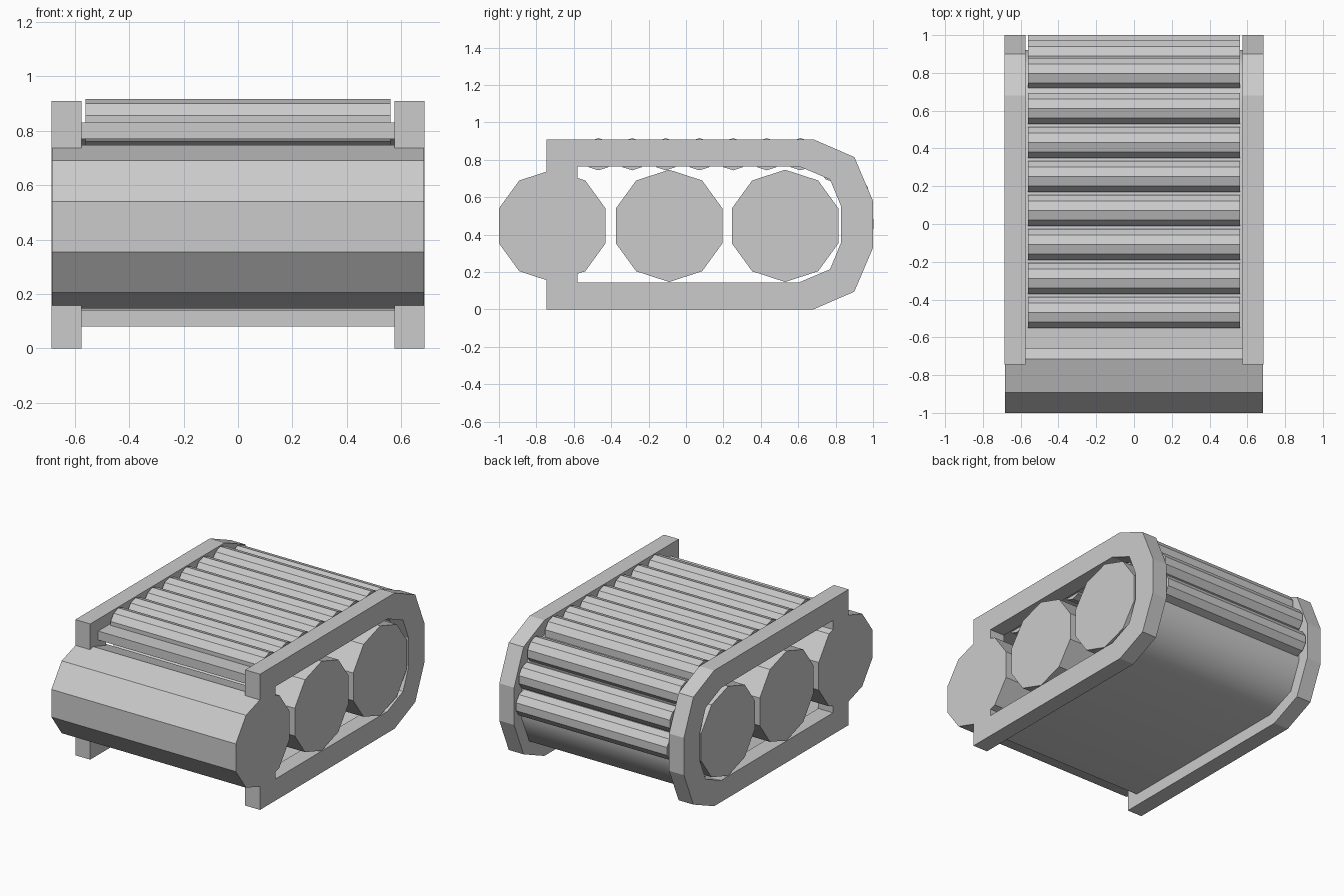
import bpy, bmesh, math

if "Cube" in bpy.data.objects:
    bpy.data.objects.remove(bpy.data.objects["Cube"])


def make_object(name, bm):
    bmesh.ops.recalc_face_normals(bm, faces=bm.faces)
    mesh = bpy.data.meshes.new(name)
    bm.to_mesh(mesh)
    bm.free()
    obj = bpy.data.objects.new(name, mesh)
    bpy.context.collection.objects.link(obj)
    return obj


def band(name, outer, inner, x0, x1, closed):
    """Extrude the strip between two matching (y, z) outlines from x0 to x1."""
    bm = bmesh.new()
    rings = [[bm.verts.new((x, y, z)) for y, z in line]
             for x, line in ((x0, outer), (x1, outer), (x1, inner), (x0, inner))]
    n = len(outer)
    for i in range(n if closed else n - 1):
        j = (i + 1) % n
        for k in range(4):
            a, b = rings[k], rings[(k + 1) % 4]
            bm.faces.new((a[i], b[i], b[j], a[j]))
    if not closed:
        for i in (0, n - 1):
            bm.faces.new([r[i] for r in rings])
    return make_object(name, bm)


def roller(name, y, z, radius, half_width):
    """Ten-sided bar along x with a corner pointing straight up."""
    bm = bmesh.new()
    ends = []
    for x in (-half_width, half_width):
        ends.append([bm.verts.new((x, y + radius * math.sin(i * math.tau / 10),
                                   z + radius * math.cos(i * math.tau / 10)))
                     for i in range(10)])
    a, b = ends
    for i in range(10):
        j = (i + 1) % 10
        bm.faces.new((a[i], a[j], b[j], b[i]))
    bm.faces.new(a)
    bm.faces.new(b)
    return make_object(name, bm)


def u_profile(front, mid, half):
    """U outline open to the front, mirrored about the middle height."""
    lower = [(front, -half)] + [(y, -h) for y, h in mid]
    upper = [(y, -h) for y, h in reversed(lower)]
    return [(y, h + 0.455) for y, h in lower + upper]


# Side frames
frame_outer = u_profile(-0.745, [(0.68, 0.455), (0.90, 0.36), (1.0, 0.125)], 0.455)
frame_inner = u_profile(-0.58, [(0.605, 0.31), (0.77, 0.24), (0.83, 0.095)], 0.31)
for side, x0, x1 in (("left", -0.685, -0.575), ("right", 0.575, 0.685)):
    band(side + "_frame", frame_outer, frame_inner, x0, x1, True)

# Smooth belt sheet between the frames
belt_outer = u_profile(-0.66, [(0.64, 0.375), (0.84, 0.295), (0.92, 0.11)], 0.375)
belt_inner = u_profile(-0.66, [(0.605, 0.315), (0.78, 0.245), (0.845, 0.095)], 0.315)
belt = band("belt", belt_outer, belt_inner, -0.575, 0.575, False)
bpy.context.view_layer.objects.active = belt
belt.select_set(True)
bpy.ops.object.shade_smooth_by_angle(angle=math.radians(60))

# Large rollers
for i, y in enumerate((-0.715, -0.09, 0.53)):
    roller(f"large_roller_{i + 1}", y, 0.447, 0.3, 0.684)

# Small rollers along the top and over the back curve
spots = [(-0.468 + 0.18 * i, 0.83) for i in range(7)]
spots += [(0.797, 0.765), (0.89, 0.628), (0.92, 0.457)]
for i, (y, z) in enumerate(spots):
    roller(f"small_roller_{i + 1}", y, z, 0.086, 0.56)
